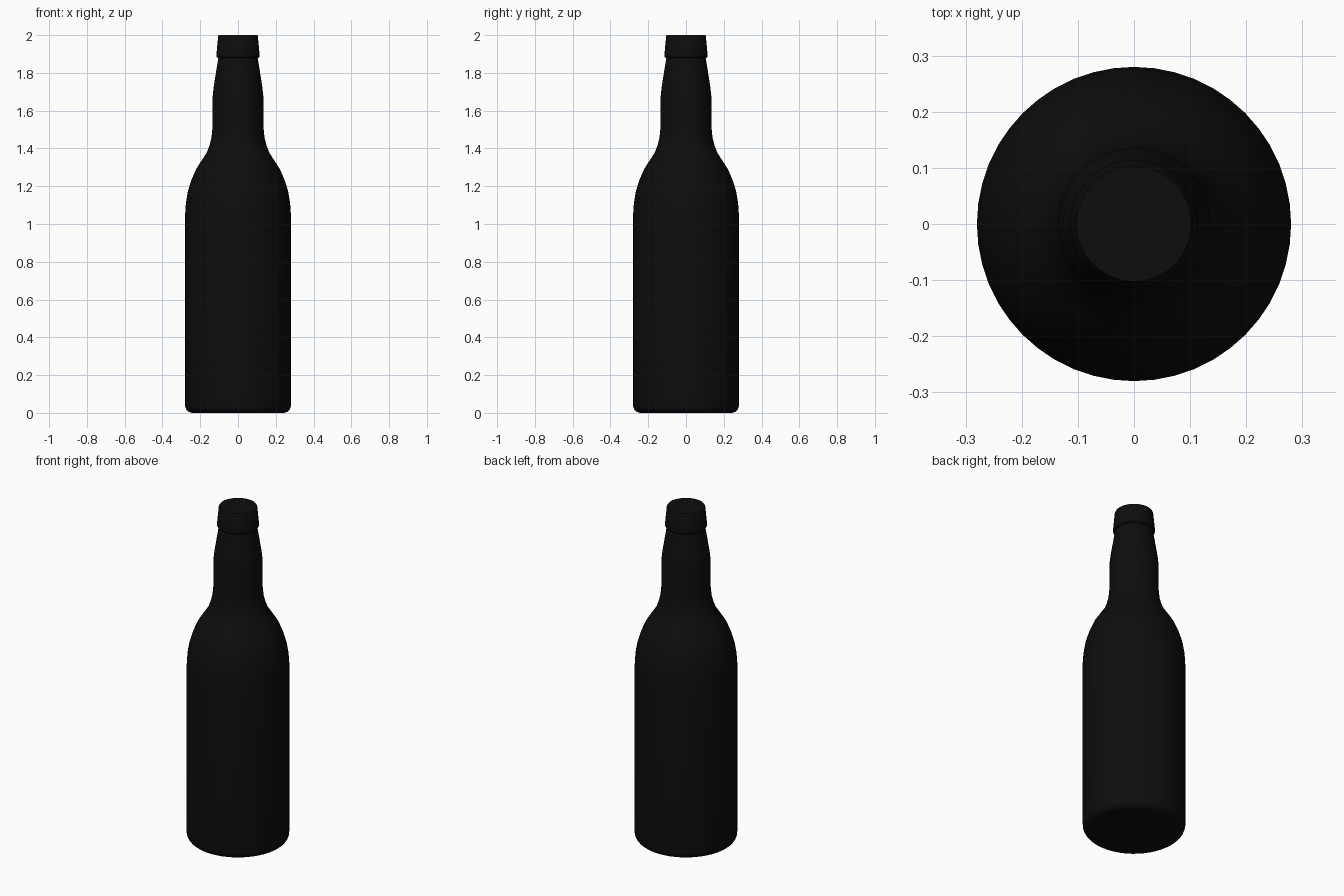
import bpy
import bmesh
import math

SIDES = 48

cube = bpy.data.objects.get("Cube")
if cube:
    bpy.data.objects.remove(cube, do_unlink=True)


def make_material(name, colour):
    mat = bpy.data.materials.new(name)
    mat.use_nodes = True
    mat.diffuse_color = colour
    shader = next(n for n in mat.node_tree.nodes if n.type == "BSDF_PRINCIPLED")
    shader.inputs["Base Color"].default_value = colour
    return mat


def lathe(name, profile, mat):
    """Spin a (radius, height) profile around the z axis."""
    bm = bmesh.new()
    verts = [bm.verts.new((r, 0, z)) for r, z in profile]
    edges = [bm.edges.new(pair) for pair in zip(verts, verts[1:])]
    bmesh.ops.spin(bm, geom=verts + edges, cent=(0, 0, 0), axis=(0, 0, 1),
                   angle=math.tau, steps=SIDES)
    bmesh.ops.remove_doubles(bm, verts=bm.verts, dist=0.0001)
    bmesh.ops.recalc_face_normals(bm, faces=bm.faces)
    mesh = bpy.data.meshes.new(name)
    bm.to_mesh(mesh)
    bm.free()
    mesh.materials.append(mat)
    obj = bpy.data.objects.new(name, mesh)
    bpy.context.collection.objects.link(obj)
    bpy.ops.object.select_all(action="DESELECT")
    obj.select_set(True)
    bpy.context.view_layer.objects.active = obj
    bpy.ops.object.shade_smooth_by_angle(angle=math.radians(35))
    return obj


black = make_material("black glass", (0.004, 0.004, 0.004, 1))

# Bottle body: rounded base, straight wall, shoulder and tapering neck
base_radius, corner = 0.28, 0.04
base = [(base_radius - corner + corner * math.sin(a), corner - corner * math.cos(a))
        for a in (math.radians(15 * i) for i in range(7))]
shoulder = [(0.28, 1.05), (0.276, 1.11), (0.266, 1.17), (0.248, 1.23),
            (0.222, 1.29), (0.19, 1.34), (0.164, 1.38), (0.15, 1.42),
            (0.14, 1.46), (0.135, 1.51)]
neck = [(0.135, 1.67), (0.128, 1.73), (0.117, 1.8), (0.104, 1.88), (0.1, 1.92)]
lathe("bottle_body", [(0, 0)] + base + shoulder + neck + [(0, 1.92)], black)

# Flared stopper collar with a flat closed top
lathe("neck_collar", [(0, 1.88), (0.108, 1.878), (0.114, 1.885), (0.114, 1.9),
                      (0.105, 1.995), (0.102, 2), (0, 2)], black)
